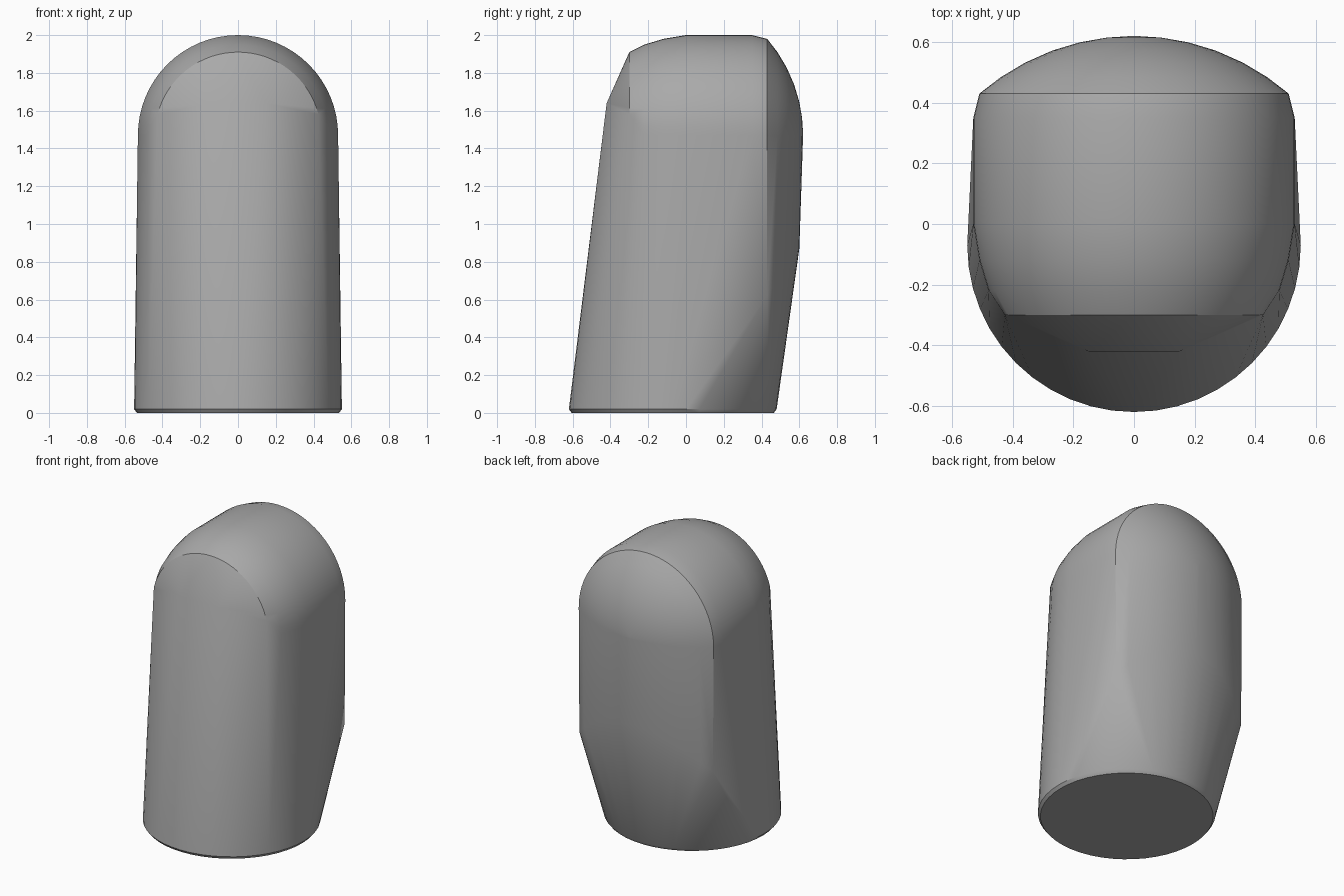
import bpy, bmesh, math

cube = bpy.data.objects.get("Cube")
if cube:
    bpy.data.objects.remove(cube, do_unlink=True)

grey = bpy.data.materials.new("plain grey")
grey.use_nodes = True
colour = (0.4, 0.4, 0.4, 1)
grey.diffuse_color = colour
grey.node_tree.nodes["Principled BSDF"].inputs["Base Color"].default_value = colour

bm = bmesh.new()
AXIS_Z = 1.47


def arch(y, radius, low=0.0, steps=32):
    """Upright half circle across the body; low trims its feet."""
    start = math.asin(low / radius)
    for i in range(steps + 1):
        a = start + (math.pi - 2 * start) * i / steps
        bm.verts.new((radius * math.cos(a), y, AXIS_Z + radius * math.sin(a)))


def base_ring(z, radius, steps=48):
    for i in range(steps):
        a = 2 * math.pi * i / steps
        bm.verts.new((radius * math.cos(a), -0.07 + radius * math.sin(a), z))


# round foot with a small bevel
base_ring(0, 0.535)
base_ring(0.02, 0.55)

# arched top, narrowing towards the front
arch(-0.30, 0.44, low=0.11)
for y, r in ((-0.22, 0.48), (-0.12, 0.51), (0, 0.53), (0.35, 0.53), (0.43, 0.51)):
    arch(y, r)

# short crease on the brow
for x in (-0.15, 0, 0.15):
    bm.verts.new((x, -0.42, 1.64))

# domed back
CAP_R = 0.78
for r in (0.44, 0.36, 0.27, 0.18, 0.09, 0.01):
    arch(0.62 - CAP_R + math.sqrt(CAP_R ** 2 - r ** 2), r, steps=20)

# lower edge of the back bulge, dropping towards the sides
for i in range(-8, 9):
    x = 0.505 * i / 8
    bm.verts.new((x, 0.60 - 0.17 * (i / 8) ** 2, 0.87 - 0.25 * (i / 8) ** 2))

# wrap everything in one convex skin
hull = bmesh.ops.convex_hull(bm, input=bm.verts[:])
inside = {g for g in hull["geom_interior"] + hull["geom_unused"]
          if isinstance(g, bmesh.types.BMVert)}
bmesh.ops.delete(bm, geom=list(inside), context='VERTS')
bmesh.ops.dissolve_limit(bm, angle_limit=0.01, verts=bm.verts[:], edges=bm.edges[:])
bmesh.ops.recalc_face_normals(bm, faces=bm.faces[:])

mesh = bpy.data.meshes.new("body")
bm.to_mesh(mesh)
bm.free()
mesh.materials.append(grey)
body = bpy.data.objects.new("body", mesh)
bpy.context.collection.objects.link(body)

bpy.ops.object.select_all(action='DESELECT')
body.select_set(True)
bpy.context.view_layer.objects.active = body
bpy.ops.object.shade_smooth_by_angle(angle=math.radians(30))
